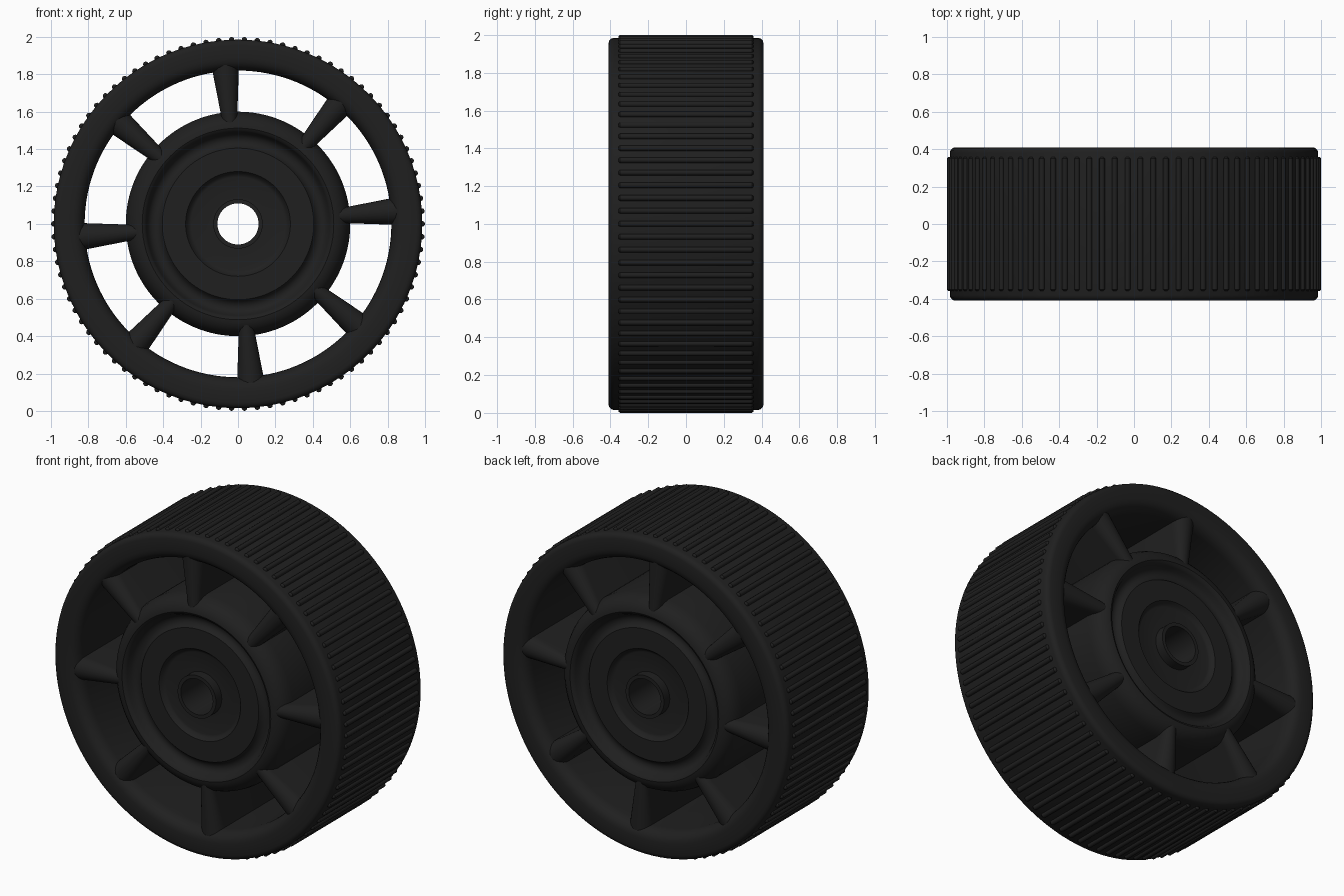
import bpy, bmesh, math
from mathutils import Matrix, Vector

if "Cube" in bpy.data.objects:
    bpy.data.objects.remove(bpy.data.objects["Cube"])

mat = bpy.data.materials.new("black rubber")
mat.diffuse_color = (0.014, 0.014, 0.014, 1)
mat.use_nodes = True
mat.node_tree.nodes["Principled BSDF"].inputs["Base Color"].default_value = mat.diffuse_color
CENTRE = Vector((0, 0, 1))   # wheel axle runs along y


def finish(bm, name, angle=35):
    bmesh.ops.recalc_face_normals(bm, faces=bm.faces)
    bmesh.ops.translate(bm, verts=bm.verts, vec=CENTRE)
    me = bpy.data.meshes.new(name)
    bm.to_mesh(me)
    bm.free()
    ob = bpy.data.objects.new(name, me)
    bpy.context.collection.objects.link(ob)
    me.materials.append(mat)
    bpy.ops.object.select_all(action='DESELECT')
    ob.select_set(True)
    bpy.context.view_layer.objects.active = ob
    bpy.ops.object.shade_smooth_by_angle(angle=math.radians(angle))
    return ob


def revolve(name, half, steps=128):
    """Turn a closed ring profile; half lists (radius, depth) and is mirrored in depth."""
    profile = half + [(r, -y) for r, y in reversed(half)]
    bm = bmesh.new()
    rings = []
    for i in range(steps):
        a = 2 * math.pi * i / steps
        rings.append([bm.verts.new((r * math.cos(a), y, r * math.sin(a))) for r, y in profile])
    n = len(profile)
    for i in range(steps):
        p, q = rings[i], rings[(i + 1) % steps]
        for j in range(n):
            k = (j + 1) % n
            bm.faces.new((p[j], p[k], q[k], q[j]))
    return finish(bm, name)


# Tyre ring with rounded shoulders and a rounded bore edge
revolve("tyre", [(0.82, 0.02), (0.82, 0.335), (0.823, 0.358), (0.832, 0.379), (0.846, 0.396),
                 (0.864, 0.406), (0.885, 0.41), (0.955, 0.41), (0.970, 0.406),
                 (0.981, 0.395), (0.985, 0.38)])

# Hub with rounded shoulder, raised lip, ring groove, stepped face and central collar
revolve("hub", [(0.11, 0.405), (0.132, 0.405), (0.132, 0.348), (0.25, 0.348), (0.262, 0.352),
                (0.272, 0.364), (0.28, 0.375), (0.405, 0.375), (0.413, 0.364), (0.425, 0.352),
                (0.445, 0.347), (0.465, 0.352), (0.48, 0.366), (0.49, 0.388), (0.498, 0.402),
                (0.512, 0.409), (0.53, 0.406), (0.555, 0.394), (0.577, 0.373),
                (0.592, 0.343), (0.6, 0.305), (0.6, 0.02)])

# Eight tapered spokes: flat sides with rounded front and back edges
HALF = 0.40
ARC = 12
bm = bmesh.new()
for s in range(8):
    turn = Matrix.Rotation(-math.radians(4.6 + 45 * s), 3, 'Y')
    ends = []
    for r, w in ((0.52, 0.036), (0.89, 0.078)):
        section = []
        for side in (1, -1):
            for i in range(ARC + 1):
                t = math.pi * i / ARC
                section.append((side * (HALF - w + w * math.sin(t)), side * w * math.cos(t)))
        ends.append([bm.verts.new(turn @ Vector((r, y, z))) for y, z in section])
    n = len(ends[0])
    for i in range(n):
        k = (i + 1) % n
        bm.faces.new((ends[0][i], ends[0][k], ends[1][k], ends[1][i]))
    for ring in ends:
        bm.faces.new(ring)
finish(bm, "spokes", 50)

# Ninety round tread ribs, half sunk in the tyre
bm = bmesh.new()
for i in range(90):
    a = 2 * math.pi * i / 90
    place = (Matrix.Translation((0.985 * math.cos(a), 0, 0.985 * math.sin(a)))
             @ Matrix.Rotation(-a, 4, 'Y') @ Matrix.Rotation(math.pi / 2, 4, 'X'))
    bmesh.ops.create_cone(bm, cap_ends=True, segments=12, radius1=0.015, radius2=0.015,
                          depth=0.70, matrix=place)
    for end in (-1, 1):   # domed tips
        tip = place @ Matrix.Translation((0, 0, end * 0.354))
        bmesh.ops.create_cone(bm, cap_ends=True, segments=12, radius1=0.015 if end > 0 else 0.008,
                              radius2=0.008 if end > 0 else 0.015, depth=0.008, matrix=tip)
finish(bm, "tread_ribs", 50)
